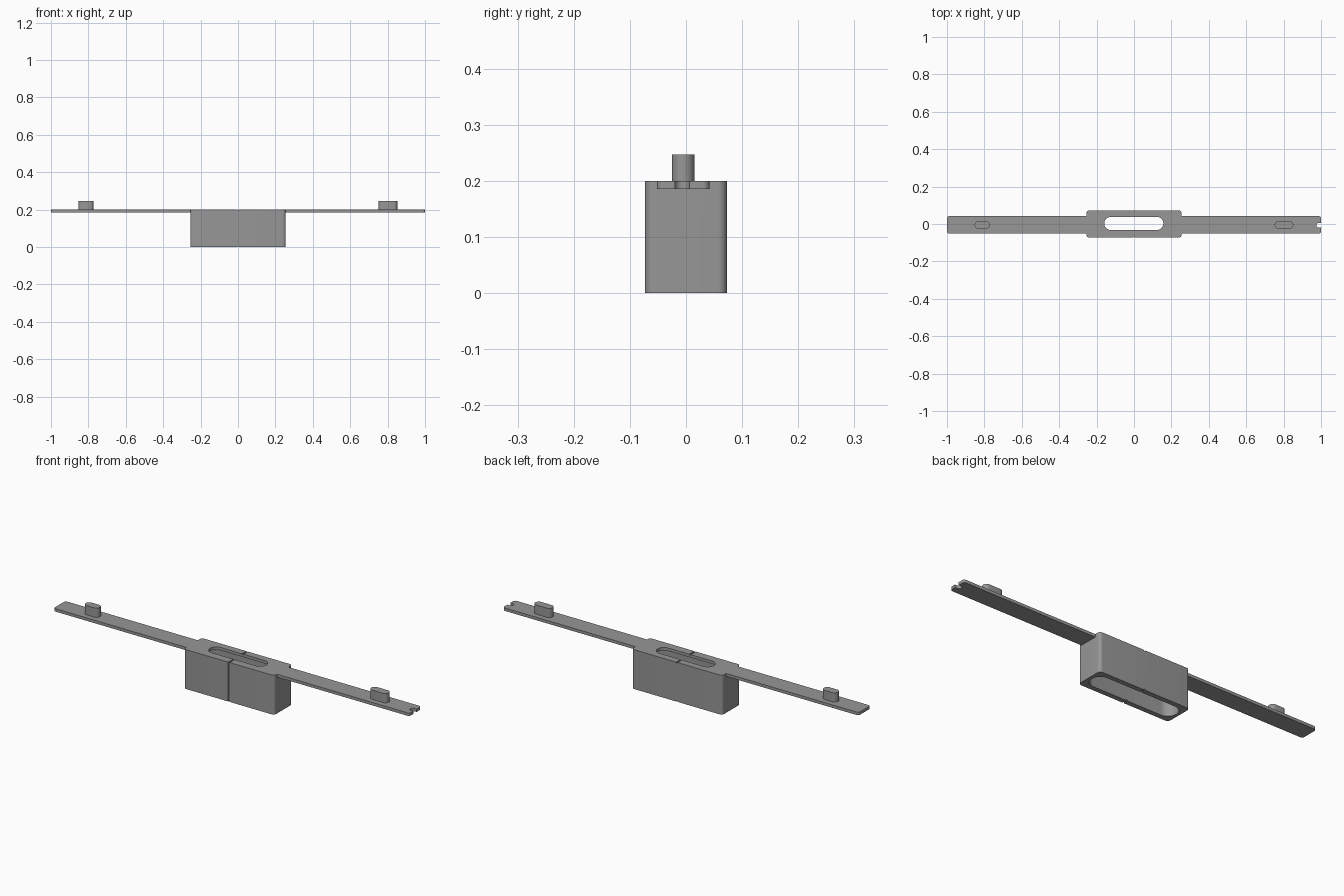
import bpy, bmesh, math

if "Cube" in bpy.data.objects:
    bpy.data.objects.remove(bpy.data.objects["Cube"])

grey = bpy.data.materials.new("mid grey")
grey.diffuse_color = (0.31, 0.31, 0.31, 1)
grey.use_nodes = True
grey.node_tree.nodes["Principled BSDF"].inputs["Base Color"].default_value = grey.diffuse_color


def rounded_prism(name, x0, x1, y0, y1, z0, z1, r, steps=8):
    """Extruded rectangle with rounded vertical corners."""
    pts = []
    corners = [(x1 - r, y1 - r), (x0 + r, y1 - r), (x0 + r, y0 + r), (x1 - r, y0 + r)]
    for q, (cx, cy) in enumerate(corners):
        for i in range(steps + 1):
            a = math.pi / 2 * (q + i / steps)
            pts.append((cx + r * math.cos(a), cy + r * math.sin(a), z0))
    bm = bmesh.new()
    base = bm.faces.new([bm.verts.new(p) for p in pts])
    ext = bmesh.ops.extrude_face_region(bm, geom=[base])
    top = [v for v in ext["geom"] if isinstance(v, bmesh.types.BMVert)]
    bmesh.ops.translate(bm, vec=(0, 0, z1 - z0), verts=top)
    bmesh.ops.remove_doubles(bm, verts=bm.verts, dist=1e-5)
    bmesh.ops.recalc_face_normals(bm, faces=bm.faces)
    mesh = bpy.data.meshes.new(name)
    bm.to_mesh(mesh)
    bm.free()
    ob = bpy.data.objects.new(name, mesh)
    bpy.context.collection.objects.link(ob)
    mesh.materials.append(grey)
    return ob


def combine(target, other, operation):
    """Apply a boolean and remove the helper."""
    mod = target.modifiers.new("cut", "BOOLEAN")
    mod.operation, mod.solver, mod.object = operation, "EXACT", other
    bpy.context.view_layer.objects.active = target
    bpy.ops.object.modifier_apply(modifier=mod.name)
    bpy.data.objects.remove(other)


# Long strip with an open notch at its right end
body = rounded_prism("strip_and_housing", -1, 1, -0.052, 0.042, 0.185, 0.2, 0.012)
notch = rounded_prism("notch_cutter", 0.975, 1.05, -0.02, 0.006, 0.1, 0.3, 0.0129)
combine(body, notch, "DIFFERENCE")

# Central housing, hollow from below, with a smaller slot through its top
housing = rounded_prism("housing", -0.255, 0.255, -0.073, 0.073, 0, 0.2, 0.016)
combine(body, housing, "UNION")
cavity = rounded_prism("cavity_cutter", -0.24, 0.24, -0.048, 0.048, -0.1, 0.185, 0.0479)
combine(body, cavity, "DIFFERENCE")
slot = rounded_prism("slot_cutter", -0.159, 0.157, -0.032, 0.038, 0.1, 0.3, 0.0349)
combine(body, slot, "DIFFERENCE")

# Thin centre groove over the top, front and bottom
for box in [(-0.1, 0.1, 0.196, 0.3), (-0.1, -0.069, -0.1, 0.3), (-0.1, 0.1, -0.1, 0.004)]:
    groove = rounded_prism("groove_cutter", -0.004, 0.004, *box, 0.0005, 1)
    combine(body, groove, "DIFFERENCE")

# Upright pegs near both ends
left_peg = rounded_prism("left_peg", -0.852, -0.772, -0.025, 0.015, 0.199, 0.247, 0.0199)
right_peg = rounded_prism("right_peg", 0.752, 0.852, -0.025, 0.015, 0.199, 0.247, 0.0199)

for ob in (body, left_peg, right_peg):
    bpy.ops.object.select_all(action="DESELECT")
    ob.select_set(True)
    bpy.context.view_layer.objects.active = ob
    bpy.ops.object.shade_smooth_by_angle(angle=math.radians(30))
